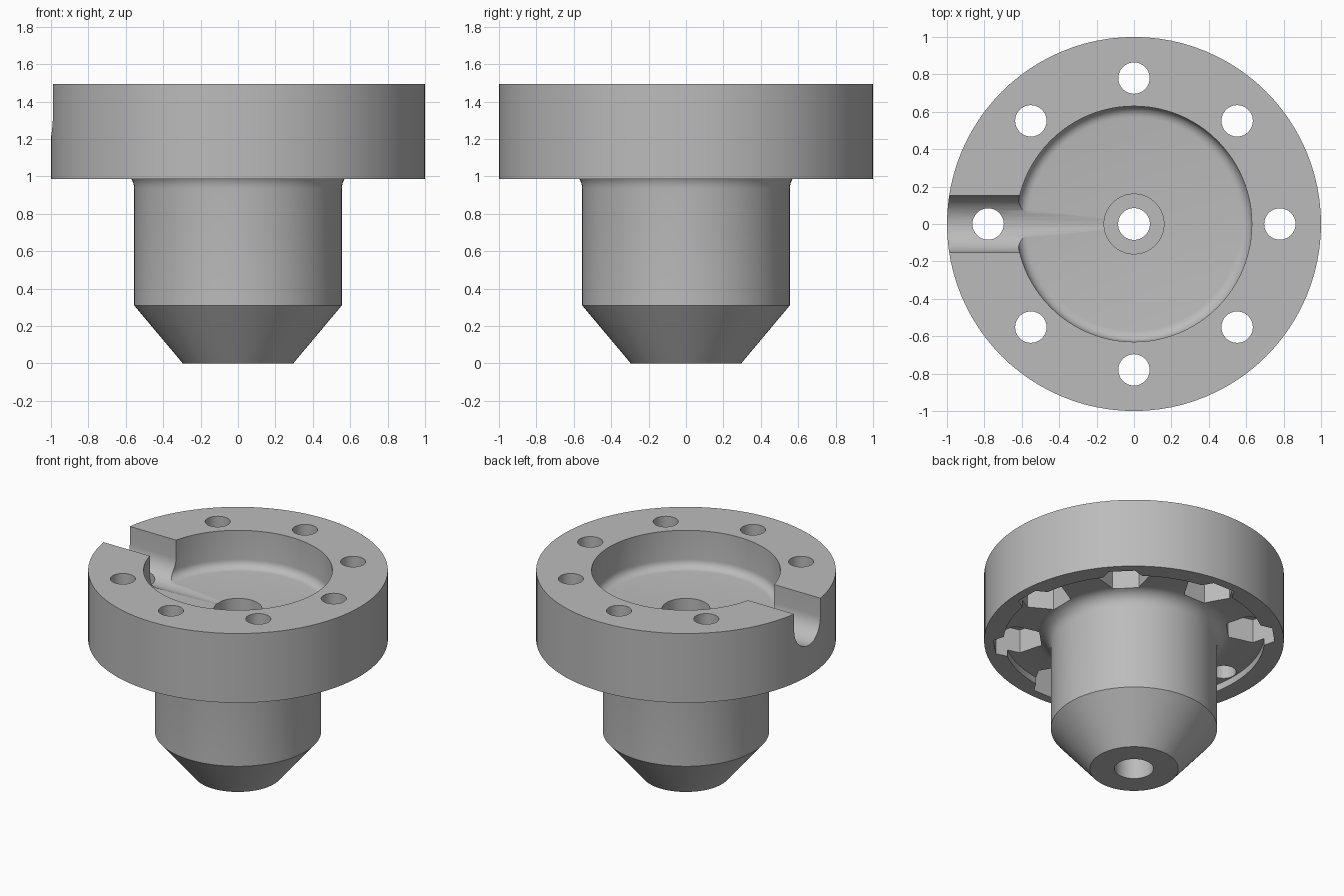
import bpy
import bmesh
import math
from mathutils import Matrix

cube = bpy.data.objects.get("Cube")
if cube:
    bpy.data.objects.remove(cube, do_unlink=True)

SEGMENTS = 96
FLANGE_TOP, FLANGE_BOTTOM, RECESS_TOP = 1.495, 0.985, 1.035
FLOOR_EDGE, FLOOR_CENTRE = 1.222, 1.213
BOLT_RADIUS = 0.78

grey = bpy.data.materials.new("plain grey")
grey.use_nodes = True
colour = (0.5, 0.5, 0.5, 1)
grey.diffuse_color = colour
grey.node_tree.nodes["Principled BSDF"].inputs["Base Color"].default_value = colour


def add_object(name, bm):
    bmesh.ops.recalc_face_normals(bm, faces=bm.faces)
    mesh = bpy.data.meshes.new(name)
    bm.to_mesh(mesh)
    bm.free()
    mesh.materials.append(grey)
    obj = bpy.data.objects.new(name, mesh)
    bpy.context.collection.objects.link(obj)
    return obj


def arc(cx, cz, r, start, end, steps=6):
    angles = [math.radians(start + (end - start) * i / steps) for i in range(steps + 1)]
    return [(cx + r * math.cos(a), cz + r * math.sin(a)) for a in angles]


def lathe(name, profile):
    """Revolve a closed (radius, height) profile around z."""
    bm = bmesh.new()
    rings = []
    for i in range(SEGMENTS):
        a = math.tau * i / SEGMENTS
        rings.append([bm.verts.new((r * math.cos(a), r * math.sin(a), z)) for r, z in profile])
    for i, ring in enumerate(rings):
        following = rings[(i + 1) % SEGMENTS]
        for j in range(len(profile)):
            k = (j + 1) % len(profile)
            bm.faces.new((ring[j], ring[k], following[k], following[j]))
    return add_object(name, bm)


def prism(name, sides, radius, angle, bottom, top):
    """Upright prism on the bolt circle."""
    bm = bmesh.new()
    bmesh.ops.create_cone(bm, cap_ends=True, segments=sides, radius1=radius,
                          radius2=radius, depth=top - bottom)
    # Put two corners along the tangent of the bolt circle
    first = max(bm.verts, key=lambda v: v.co.y)
    turn = math.pi / 2 - math.atan2(first.co.y, first.co.x)
    bm.transform(Matrix.Rotation(angle, 4, 'Z')
                 @ Matrix.Translation((BOLT_RADIUS, 0, (bottom + top) / 2))
                 @ Matrix.Rotation(turn, 4, 'Z'))
    return add_object(name, bm)


def cut(target, cutter):
    mod = target.modifiers.new("cut", 'BOOLEAN')
    mod.operation = 'DIFFERENCE'
    mod.solver = 'EXACT'
    mod.object = cutter
    bpy.context.view_layer.objects.active = target
    bpy.ops.object.modifier_apply(modifier=mod.name)
    bpy.data.objects.remove(cutter, do_unlink=True)


# Turned body: nose, stem, hollow flange, dished top and stepped bore
profile = [(0.13, 0), (0.295, 0), (0.555, 0.31)]
profile += arc(0.655, RECESS_TOP - 0.1, 0.1, 180, 90)
profile += [(0.87, RECESS_TOP), (0.87, FLANGE_BOTTOM), (1, FLANGE_BOTTOM),
            (1, FLANGE_TOP), (0.63, FLANGE_TOP)]
profile += arc(0.57, FLOOR_EDGE + 0.06, 0.06, 0, -90)
profile += [(0.16, FLOOR_CENTRE), (0.16, 0.95), (0.085, 0.95), (0.085, 0.45), (0.13, 0.45)]
body = lathe("flanged_nozzle_body", profile)

# Round-bottomed side channel
slot_radius = 0.152
outline = arc(0, FLOOR_CENTRE - 0.003 + slot_radius, slot_radius, 180, 360, 24)
outline += [(slot_radius, 1.7), (-slot_radius, 1.7)]
bm = bmesh.new()
face = bm.faces.new([bm.verts.new((-1.2, y, z)) for y, z in outline])
extruded = bmesh.ops.extrude_face_region(bm, geom=[face])
bmesh.ops.translate(bm, vec=(1.1, 0, 0),
                    verts=[g for g in extruded["geom"] if isinstance(g, bmesh.types.BMVert)])
cut(body, add_object("channel_cutter", bm))

# Bolt holes, with hexagonal nut pockets except under the channel
for i in range(8):
    angle = i * math.tau / 8
    cut(body, prism("hole_cutter", 32, 0.084, angle, 0.8, 1.7))
    if i != 4:
        cut(body, prism("nut_cutter", 6, 0.177, angle, 0.8, 1.21))

# Smooth shading with crisp edges
bpy.ops.object.select_all(action='DESELECT')
body.select_set(True)
bpy.context.view_layer.objects.active = body
bpy.ops.object.shade_smooth_by_angle(angle=math.radians(30))
